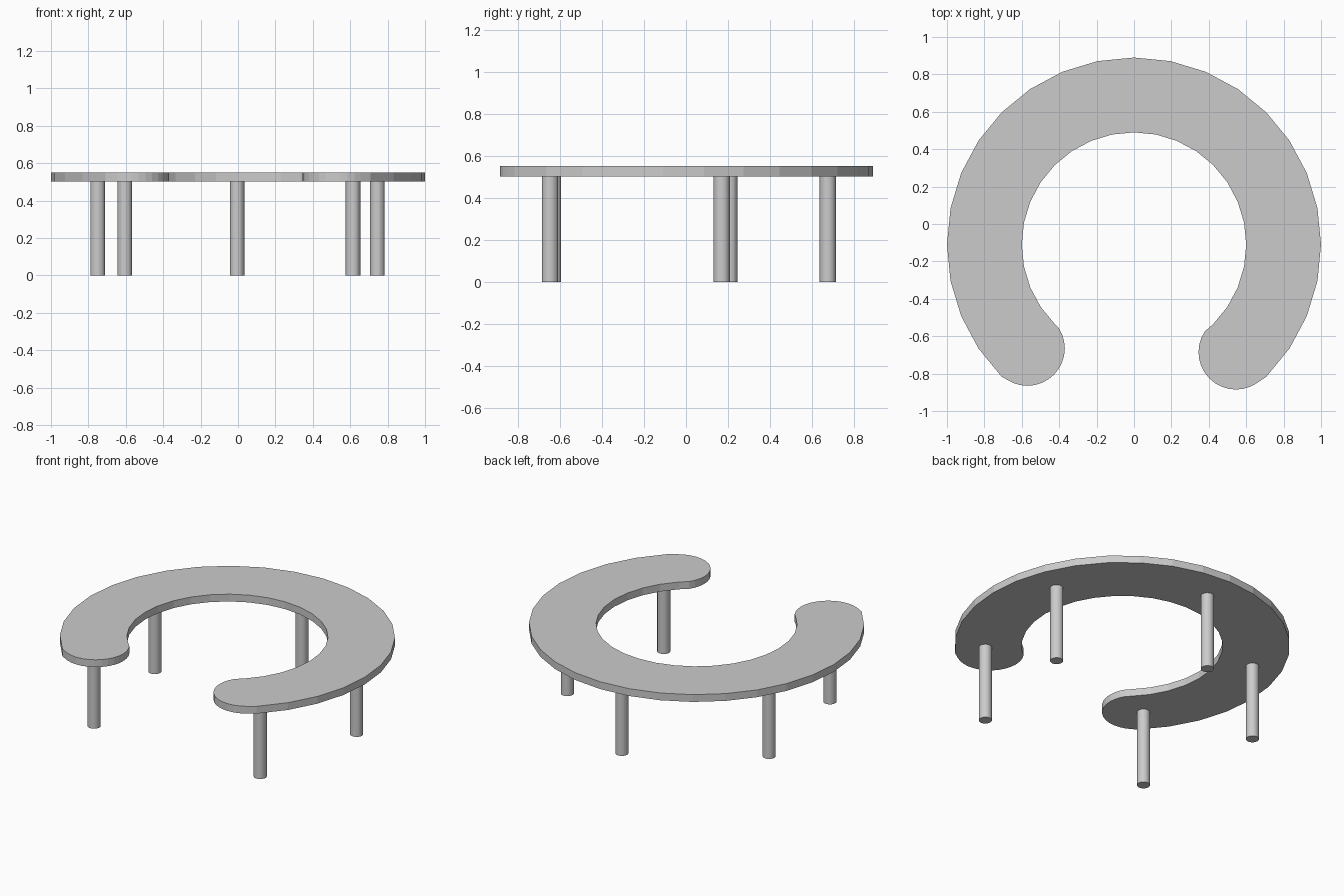
import bpy
import bmesh
from math import cos, sin, radians
from mathutils import Vector

cube = bpy.data.objects.get("Cube")
if cube:
    bpy.data.objects.remove(cube)

CENTRE = Vector((0, -0.11))
LEG_TOP, TABLE_TOP = 0.502, 0.55

grey = bpy.data.materials.new("plain_grey")
grey.use_nodes = True
colour = (0.6, 0.6, 0.6, 1)
grey.diffuse_color = colour
grey.node_tree.nodes["Principled BSDF"].inputs["Base Color"].default_value = colour


def arc(centre, radius, start, end, steps):
    """Points along an arc, angles in degrees, both ends included."""
    angles = [radians(start + (end - start) * i / steps) for i in range(steps + 1)]
    return [Vector((centre[0] + radius * cos(a), centre[1] + radius * sin(a))) for a in angles]


def extruded(name, outline, z0, z1):
    """Flat-shaded prism from a counter-clockwise outline."""
    bm = bmesh.new()
    face = bm.faces.new([bm.verts.new((p.x, p.y, z0)) for p in outline])
    top = bmesh.ops.extrude_face_region(bm, geom=[face], use_keep_orig=True)
    verts = [v for v in top["geom"] if isinstance(v, bmesh.types.BMVert)]
    bmesh.ops.translate(bm, verts=verts, vec=(0, 0, z1 - z0))
    bmesh.ops.recalc_face_normals(bm, faces=bm.faces)
    mesh = bpy.data.meshes.new(name)
    bm.to_mesh(mesh)
    bm.free()
    mesh.materials.append(grey)
    obj = bpy.data.objects.new(name, mesh)
    bpy.context.collection.objects.link(obj)
    return obj


# Horseshoe table top with rounded ends
outline = arc(CENTRE, 1.0, -45, 225, 24)
outline += arc((-0.57, -0.665), 0.2, 225, 405, 16)[1:-1]
outline += arc(CENTRE, 0.6, 225, -45, 24)
outline += arc((0.545, -0.685), 0.2, 135, 315, 16)[1:-1]
extruded("table_top", outline, LEG_TOP, TABLE_TOP)

# Five round legs
legs = {
    "front_left_leg": (0.615, -0.647),
    "front_right_leg": (-0.605, -0.633),
    "side_left_leg": (0.745, 0.17),
    "side_right_leg": (-0.75, 0.206),
    "back_leg": (-0.005, 0.675),
}
for name, position in legs.items():
    extruded(name, arc(position, 0.039, 0, 360, 32)[:-1], 0, LEG_TOP)
